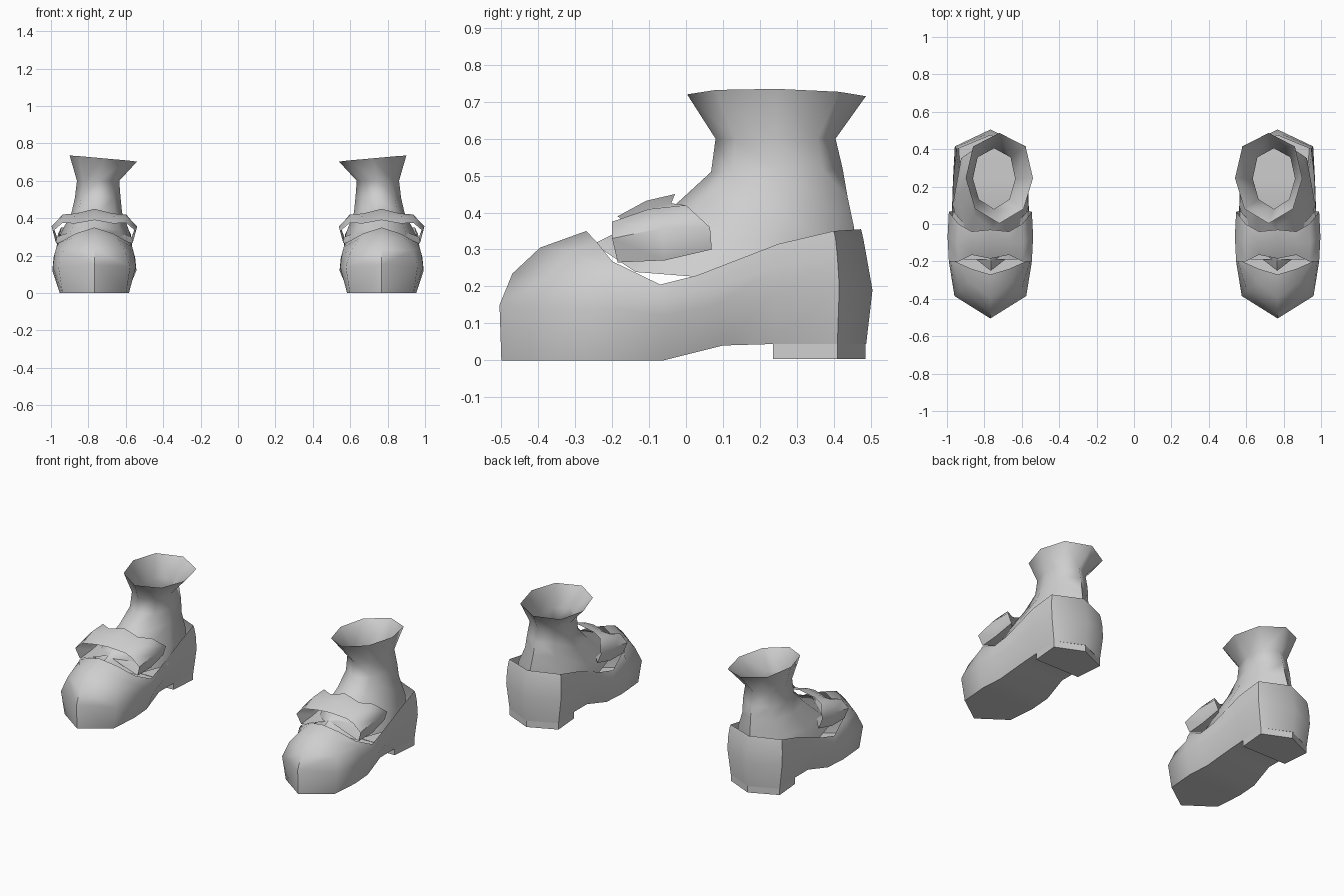
import bpy, bmesh, math

if "Cube" in bpy.data.objects:
    bpy.data.objects.remove(bpy.data.objects["Cube"])

grey = bpy.data.materials.new("grey")
grey.diffuse_color = (0.62, 0.62, 0.62, 1)
grey.use_nodes = True
grey.node_tree.nodes["Principled BSDF"].inputs["Base Color"].default_value = grey.diffuse_color


def finish(name, bm, angle=60, recalc=True):
    """Turn a bmesh of the right-hand part into a mirrored, smooth pair."""
    bmesh.ops.remove_doubles(bm, verts=bm.verts, dist=0.0005)
    if recalc:
        bmesh.ops.recalc_face_normals(bm, faces=bm.faces)
    me = bpy.data.meshes.new(name)
    bm.to_mesh(me)
    bm.free()
    ob = bpy.data.objects.new(name, me)
    bpy.context.collection.objects.link(ob)
    me.materials.append(grey)
    mod = ob.modifiers.new("pair", 'MIRROR')
    mod.use_mirror_merge = False
    bpy.context.view_layer.objects.active = ob
    ob.select_set(True)
    bpy.ops.object.shade_smooth_by_angle(angle=math.radians(angle))
    ob.select_set(False)
    return ob


def skin(bm, rows, closed=False):
    """Quads between neighbouring rows of points."""
    vs = [[bm.verts.new(p) for p in r] for r in rows]
    n = len(rows[0])
    for a, b in zip(vs, vs[1:]):
        for i in range(n if closed else n - 1):
            j = (i + 1) % n
            bm.faces.new((a[i], a[j], b[j], b[i]))
    return vs


def around(half, cx):
    """Half outline from toe to heel, completed to a full loop about cx."""
    return ([(cx + x, y, z) for x, y, z in half]
            + [(cx - x, y, z) for x, y, z in half[-2:0:-1]])


# Shoe shell: half outlines from the sole up to the rim
CX = 0.768
sole = [(0, -.5, 0), (.17, -.38, 0), (.185, -.2, 0), (.175, -.06, 0),
        (.15, .1, .04), (.155, .235, .044), (.17, .41, .044), (0, .488, .044)]
side = [(0, -.505, .15), (.192, -.385, .14), (.222, -.2, .14), (.225, -.06, .12),
        (.205, .08, .15), (.2, .235, .18), (.19, .415, .2), (0, .505, .19)]
upper = [(0, -.47, .235), (.165, -.355, .225), (.212, -.2, .21), (.22, -.065, .17),
         (.207, .05, .19), (.198, .24, .25), (.188, .41, .28), (0, .49, .275)]
brow = [(0, -.395, .305), (.115, -.31, .295), (.203, -.2, .245), (.218, -.07, .19),
        (.205, .035, .215), (.197, .25, .295), (.182, .405, .33), (0, .48, .33)]
rim = [(0, -.27, .35), (.1, -.24, .318), (.19, -.2, .268), (.213, -.07, .205),
       (.203, .03, .23), (.195, .25, .315), (.178, .4, .35), (0, .474, .355)]
bm = bmesh.new()
loops = skin(bm, [around(r, CX) for r in (sole, side, upper, brow, rim)], True)
b = loops[0]
n = len(b)
bm.faces.new((b[0], b[1], b[n - 1]))
for i in range(1, 6):
    bm.faces.new((b[i], b[i + 1], b[n - i - 1], b[n - i]))
bm.faces.new((b[6], b[7], b[8]))
finish("shoe_shell", bm)

# Heel block under the back of the sole
bm = bmesh.new()
plan = [(-.155, .235), (.155, .235), (.17, .41), (0, .486), (-.17, .41)]
loops = skin(bm, [[(CX + x, y, z) for x, y in plan] for z in (.046, .004)], True)
bm.faces.new(loops[1])
finish("heel", bm, 40)

# Ankle tube: centre, half width, front y/z, side z, back y/z for each ring
ankle = [(.72, .18, .003, .72, .735, .487, .715),
         (.748, .113, .08, .60, .60, .405, .60),
         (.75, .122, .068, .51, .51, .424, .52),
         (.755, .135, -.03, .42, .43, .438, .44),
         (.762, .185, -.15, .365, .32, .455, .36),
         (.766, .203, -.25, .315, .22, .458, .32)]
rows = []
for k, (cx, w, yf, zf, zs, yb, zb) in enumerate(ankle):
    d = yb - yf
    half = [(0, yf, zf), (.72 * w, yf + .16 * d, zs + .2 * (zf - zs)),
            (w, yf + .5 * d, zs), (.78 * w, yb - .15 * d, zs + .4 * (zb - zs))]
    ring = around(half + [(0, yb, zb)], cx)
    if k == 0:  # the flared opening dips towards the inner side
        ring = [(x, y, z - max(0, .72 - x) * .18) for x, y, z in ring]
    rows.append(ring)
bm = bmesh.new()
skin(bm, rows, True)
finish("ankle", bm)

# Folded bow across the instep: x, front y/z, back y/z along each loop
bow = [(0, -.185, .39, -.03, .45), (.1, -.165, .372, -.04, .425),
       (.17, -.2, .375, .0, .42), (.222, -.2, .33, .065, .36),
       (.2, -.185, .265, .07, .30), (.12, -.19, .295, -.02, .33),
       (0, -.19, .34, -.05, .385)]
bm = bmesh.new()
for s in (1, -1):
    rows = []
    for i, (x, yf, zf, yb, zb) in enumerate(bow):
        lift = (-.012 if i > 3 else .012)
        mid = (CX + s * x * 1.03, (yf + yb) / 2, (zf + zb) / 2 + lift)
        rows.append([(CX + s * x, yf, zf), mid, (CX + s * x, yb, zb)])
    skin(bm, rows)
finish("bow", bm)
